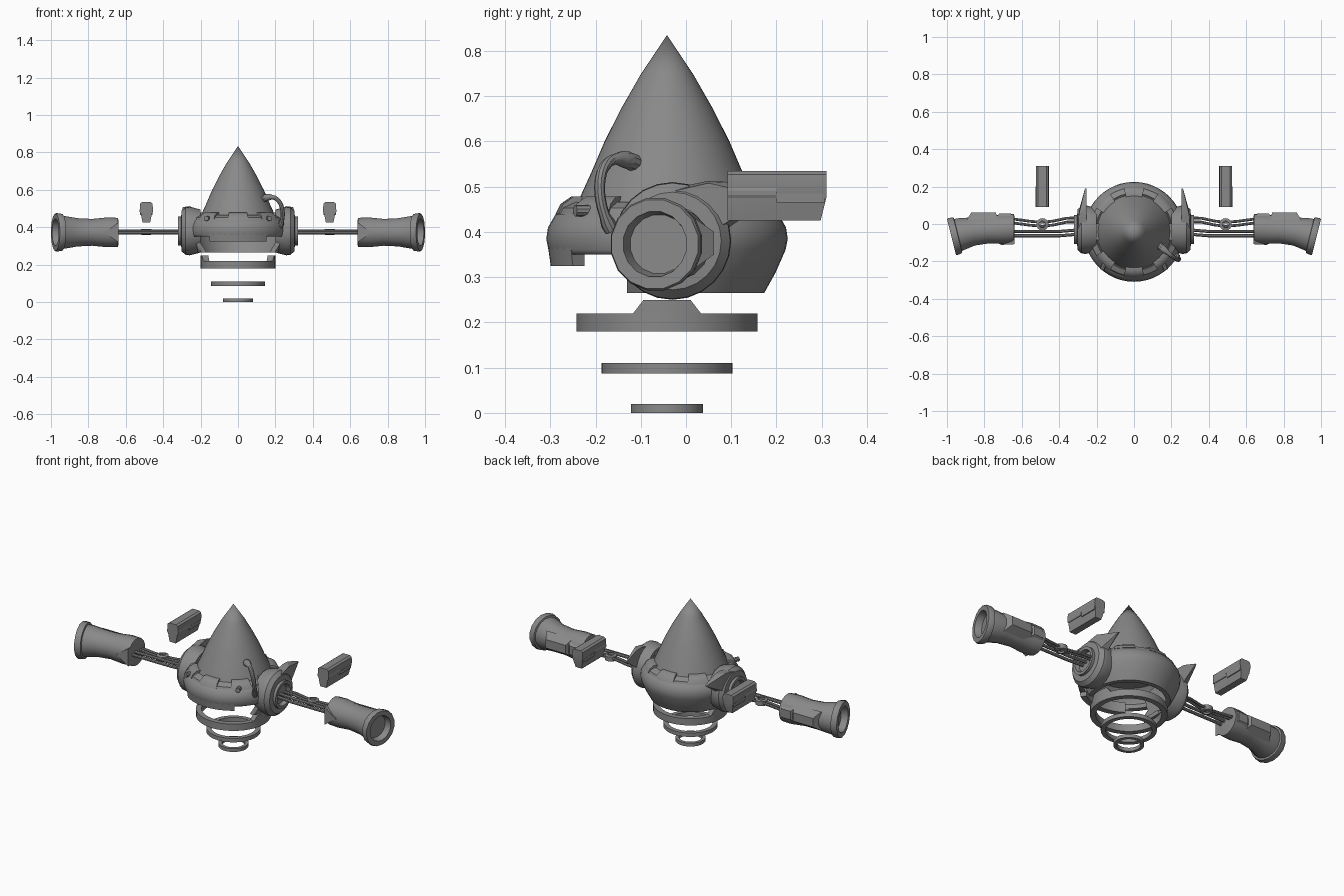
import bpy, bmesh
from math import cos, sin, radians, pi
from mathutils import Vector, geometry

if "Cube" in bpy.data.objects:
    bpy.data.objects.remove(bpy.data.objects["Cube"], do_unlink=True)

GREY = (0.25, 0.25, 0.25, 1)
metal = bpy.data.materials.new("plain_grey")
metal.use_nodes = True
metal.diffuse_color = GREY
metal.node_tree.nodes["Principled BSDF"].inputs["Base Color"].default_value = GREY
BODY = Vector((0, -0.042, 0))


def finish(name, bm, mirror=False, angle=35):
    bmesh.ops.remove_doubles(bm, verts=bm.verts, dist=1e-5)
    bmesh.ops.recalc_face_normals(bm, faces=bm.faces)
    me = bpy.data.meshes.new(name)
    bm.to_mesh(me)
    bm.free()
    me.materials.append(metal)
    ob = bpy.data.objects.new(name, me)
    bpy.context.collection.objects.link(ob)
    bpy.ops.object.select_all(action='DESELECT')
    ob.select_set(True)
    bpy.context.view_layer.objects.active = ob
    bpy.ops.object.shade_smooth_by_angle(angle=radians(angle))
    if mirror:
        ob.modifiers.new("mirror", 'MIRROR')
    return ob


def lathe(name, prof, loc=BODY, axis='Z', n=48, a0=0, a1=360, mirror=False):
    """Turn a closed (radius, height) profile around an axis, fully or as an arc."""
    bm = bmesh.new()
    full = a1 - a0 == 360
    rings = []
    for i in range(n if full else n + 1):
        a = radians(a0 + (a1 - a0) * i / n)
        ring = []
        for r, h in prof:
            c, s = r * cos(a), r * sin(a)
            p = (h, c, s) if axis == 'X' else (c, s, h)
            ring.append(bm.verts.new(Vector(p) + Vector(loc)))
        rings.append(ring)
    m = len(prof)
    for i in range(n):
        p, q = rings[i], rings[(i + 1) % len(rings)]
        for j in range(m):
            k = (j + 1) % m
            if prof[j][0] == 0 and prof[k][0] == 0:
                continue
            if prof[j][0] == 0:
                bm.faces.new((p[j], q[k], p[k]))
            elif prof[k][0] == 0:
                bm.faces.new((p[j], q[j], p[k]))
            else:
                bm.faces.new((p[j], q[j], q[k], p[k]))
    if not full:
        bm.faces.new(rings[0])
        bm.faces.new(rings[-1])
    bmesh.ops.delete(bm, geom=[v for v in bm.verts if not v.link_faces], context='VERTS')
    return finish(name, bm, mirror)


def sweep(name, pts, radii, tangents=None, n=10, ref=(0, 0, 1), mirror=False):
    """Run a round section of changing radius along a path."""
    bm = bmesh.new()
    pts = [Vector(p) for p in pts]
    rings = []
    for i, p in enumerate(pts):
        t = tangents[i] if tangents else pts[min(i + 1, len(pts) - 1)] - pts[max(i - 1, 0)]
        side = t.cross(Vector(ref)).normalized()
        up = side.cross(t).normalized()
        rings.append([bm.verts.new(p + radii[i] * (side * cos(2 * pi * (k + .5) / n)
                      + up * sin(2 * pi * (k + .5) / n))) for k in range(n)])
    for p, q in zip(rings, rings[1:]):
        for k in range(n):
            bm.faces.new((p[k], p[(k + 1) % n], q[(k + 1) % n], q[k]))
    bm.faces.new(rings[0])
    bm.faces.new(rings[-1])
    return finish(name, bm, mirror)


def hull(name, pts, mirror=True):
    bm = bmesh.new()
    for p in pts:
        bm.verts.new(p)
    res = bmesh.ops.convex_hull(bm, input=bm.verts)
    bmesh.ops.delete(bm, geom=[g for g in res["geom_interior"] if isinstance(g, bmesh.types.BMVert)],
                     context='VERTS')
    bmesh.ops.dissolve_limit(bm, angle_limit=0.02, verts=bm.verts, edges=bm.edges)
    return finish(name, bm, mirror, 20)


def box_points(x, y, z):
    return [(a, b, c) for a in x for b in y for c in z]


# Head: pointed dome over an open-bottomed bowl
lathe("pointed_dome", [(0, .445), (.205, .445), (.2, .46), (.168, .53), (.138, .6),
                       (.1, .675), (.06, .745), (0, .835)])
bowl = lathe("bowl", [(.215, .265), (.24, .31), (.262, .36), (.267, .385), (.263, .41),
                      (.247, .438), (.2, .465), (.18, .45), (.23, .41), (.24, .38),
                      (.22, .32), (.19, .265)])

# Front opening of the bowl
cutter = hull("bowl_cutter", box_points((-.4, .4), (-.45, -.13), (.2, .35)), False)
cutter.hide_render = True
cut = bowl.modifiers.new("opening", 'BOOLEAN')
cut.operation, cut.object, cut.solver = 'DIFFERENCE', cutter, 'EXACT'
bpy.context.view_layer.objects.active = bowl
bpy.ops.object.modifier_apply(modifier=cut.name)
bpy.data.objects.remove(cutter, do_unlink=True)

# Visor lip hanging in front of the opening
lathe("visor_lip", [(.2655, .385), (.257, .325), (.225, .325), (.225, .385)],
      n=16, a0=-126, a1=-54)

# Toothed collar with two studs
lathe("collar", [(.242, .44), (.236, .453), (.207, .466), (.195, .45)])
for i in range(8):
    mid = -90 + 45 * i
    lathe("collar_tooth", [(.246, .44), (.235, .462), (.212, .478), (.19, .478), (.19, .45)],
          n=6, a0=mid - 13, a1=mid + 13)
sweep("collar_stud", [(.15, -.19, .447), (.17, -.245, .447)], (.013, .013), mirror=True)

# Hose from dome to bowl
path = geometry.interpolate_bezier((.13, -.11, .55), (.23, -.2, .6), (.26, -.21, .48),
                                   (.225, -.165, .405), 16)
sweep("hose", path, [.02, .02, .018] + [.012] * 11 + [.016, .016], ref=(0, 1, .1))

# Hovering rings below
for name, r, t, lo, hi in (("large_ring", .2, .03, .18, .22), ("middle_ring", .145, .025, .087, .11),
                           ("small_ring", .08, .018, 0, .02)):
    lathe(name, [(r, lo), (r, hi), (r - t, hi), (r - t, lo)])
tab = []
for z, half in ((.22, 22), (.25, 15)):
    for i in range(5):
        a = radians(half * (i / 2 - 1))
        tab += [BODY + Vector((r * cos(a), r * sin(a), z)) for r in (.165, .2)]
hull("ring_tab", tab)

# Shoulders: turned discs with a socket, and a swept-back fin
lathe("shoulder", [(0, .2), (.115, .2), (.13, .258), (.128, .28), (.108, .302), (.078, .304),
                   (.078, .32), (.062, .32), (.055, .297), (0, .297)],
      (0, -.03, .38), 'X', 24, mirror=True)
hull("shoulder_fin", [(.255, -.06, .49), (.3, -.05, .485), (.255, .05, .513), (.295, .05, .508),
                      (.255, .1, .51), (.255, .19, .478), (.262, .19, .475),
                      (.255, .08, .4), (.295, .07, .41), (.255, 0, .42), (.3, 0, .42)])

# Arm rods and elbow eyelet
for dy in (-.01, .011):
    sweep("curved_rod", [(.28, .022 + dy, .375), (.36, .02 + dy, .375), (.43, .005 + dy, .375),
                         (.49, dy - .002, .375), (.56, .004 + dy, .375), (.66, .018 + dy, .375)],
          [.008] * 6, n=8, mirror=True)
for y, z in ((-.04, .38), (-.063, .371)):
    sweep("straight_rod", [(.28, y + .01, z), (.4, y, z), (.66, y, z)], [.009] * 3, n=8, mirror=True)
lathe("rod_eyelet", [(.033, .362), (.033, .388), (.018, .392), (.018, .358)], (.49, -.002, 0),
      n=16, mirror=True)

# Forearm: flared sleeve, rim and hollow end
stations = [(.64, -.025, .07, 0), (.642, -.025, .079, 0), (.7, -.027, .081, 0), (.78, -.032, .073, 4),
            (.86, -.04, .077, 7), (.925, -.054, .088, 12), (.94, -.059, .09, 14),
            (.942, -.06, .1, 14), (.968, -.067, .104, 14), (.976, -.069, .1, 14),
            (.976, -.069, .073, 14), (.94, -.06, .066, 14)]
sweep("forearm", [(x, y, .373) for x, y, r, a in stations], [s[2] for s in stations],
      [Vector((cos(radians(s[3])), -sin(radians(s[3])), 0)) for s in stations], n=16, mirror=True)
hull("forearm_back_plate", box_points((.74, .87), (.062,), (.35, .4))
     + box_points((.72, .895), (.02,), (.32, .43)))
hull("forearm_step_plate", box_points((.66, .72), (.057,), (.35, .4))
     + box_points((.645, .74), (.03,), (.33, .42)))
hull("elbow_guard", [(.64, y, z) for y in (-.108, -.07) for z in (.32, .425)]
     + [(.715, -.112, .373), (.715, -.09, .373)])

# Floating back thrusters: tapered bar with a side rail
section = [(.022, .535), (.033, .527), (.035, .5), (.03, .475), (.02, .425)]
hull("thruster", [(.49 + s * x, y, z) for x, z in section for s in (-1, 1)
                  for y in (.092, .31 - max(0, .475 - z) * .25)])
hull("thruster_rail", box_points((.454, .526), (.092, .2), (.482, .492))
     + box_points((.457, .523), (.092, .2), (.475, .5)))
hull("thruster_rear_rail", box_points((.457, .523), (.2, .306), (.465, .485)))
